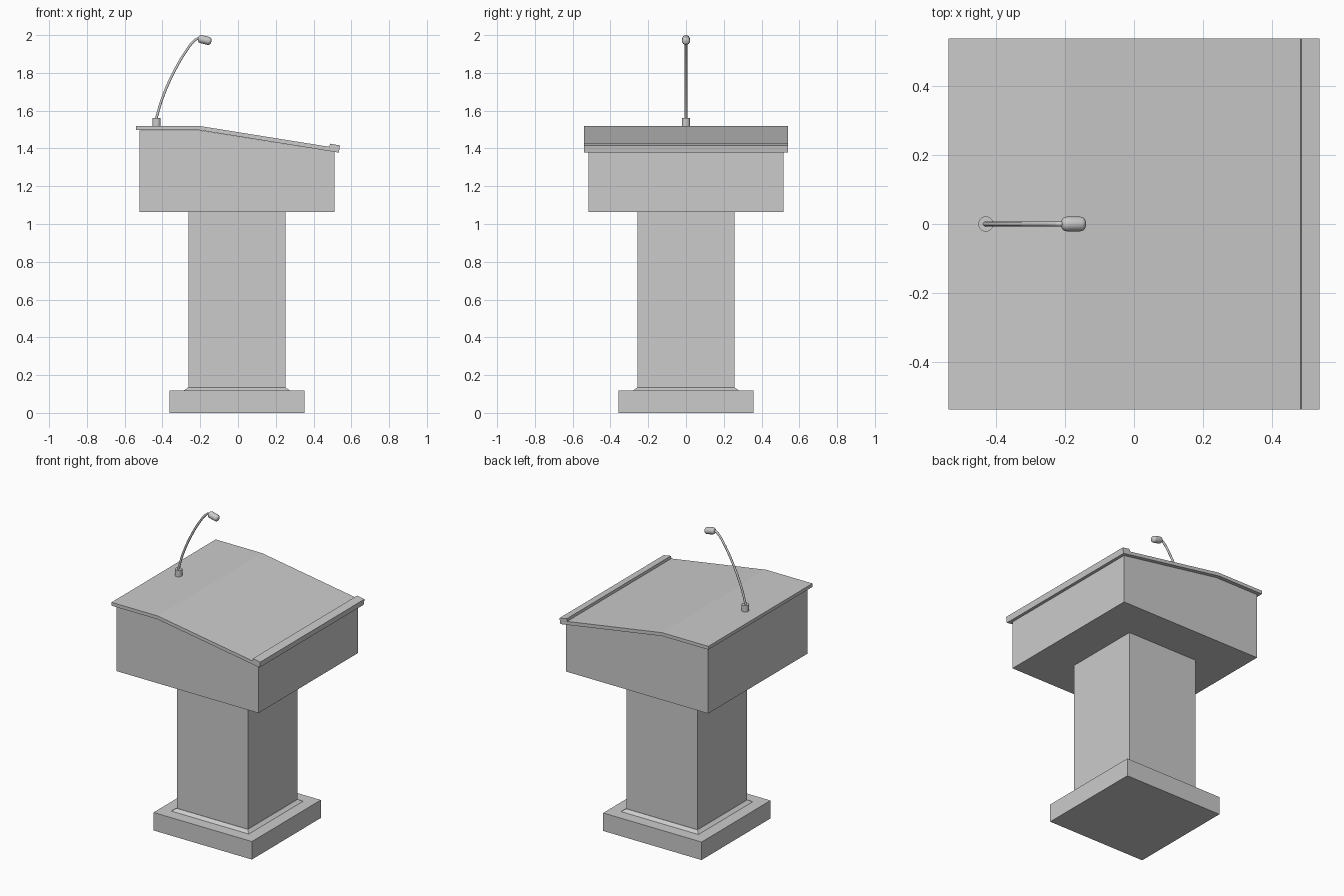
import bpy, bmesh, math

if "Cube" in bpy.data.objects:
    bpy.data.objects.remove(bpy.data.objects["Cube"])

CX = -0.006  # centre of the body in x


def finish(name, bm, smooth=False):
    bmesh.ops.recalc_face_normals(bm, faces=bm.faces)
    mesh = bpy.data.meshes.new(name)
    bm.to_mesh(mesh)
    bm.free()
    ob = bpy.data.objects.new(name, mesh)
    bpy.context.collection.objects.link(ob)
    if smooth:
        bpy.ops.object.select_all(action='DESELECT')
        ob.select_set(True)
        bpy.context.view_layer.objects.active = ob
        bpy.ops.object.shade_smooth_by_angle(angle=math.radians(40))
    return ob


def prism(name, profile, half):
    """Extrude an (x, z) profile from y = -half to y = half."""
    bm = bmesh.new()
    face = bm.faces.new([bm.verts.new((x, -half, z)) for x, z in profile])
    ext = bmesh.ops.extrude_face_region(bm, geom=[face])
    verts = [v for v in ext['geom'] if isinstance(v, bmesh.types.BMVert)]
    bmesh.ops.translate(bm, verts=verts, vec=(0, 2 * half, 0))
    return finish(name, bm)


def stack(name, rings, sides, turn=0.0, smooth=False):
    """Loft (radius, z) rings with the given number of sides, capped."""
    bm = bmesh.new()
    loops = []
    for r, z in rings:
        angles = [turn + 2 * math.pi * i / sides for i in range(sides)]
        loops.append([bm.verts.new((r * math.cos(a), r * math.sin(a), z)) for a in angles])
    for a, b in zip(loops, loops[1:]):
        for i in range(sides):
            j = (i + 1) % sides
            bm.faces.new((a[i], a[j], b[j], b[i]))
    bm.faces.new(loops[0])
    bm.faces.new(loops[-1])
    return finish(name, bm, smooth)


def square(name, rings):
    """Square block from (half width, z) rings."""
    ob = stack(name, [(h * math.sqrt(2), z) for h, z in rings], 4, math.pi / 4)
    ob.location.x = CX
    return ob


# Foot, moulding and column
square("base_plinth", [(0.357, 0), (0.357, 0.118)])
square("base_moulding", [(0.284, 0.116), (0.259, 0.134)])
square("column", [(0.257, 0.11), (0.257, 1.07)])

# Cabinet with a sloped top
prism("cabinet", [(-0.522, 1.064), (0.51, 1.064), (0.51, 1.382),
                  (-0.205, 1.496), (-0.522, 1.496)], 0.516)

# Bent desktop board
prism("desktop", [(-0.54, 1.497), (-0.207, 1.497), (0.534, 1.378),
                  (0.5375, 1.400), (-0.204, 1.519), (-0.54, 1.519)], 0.54)

# Paper stop along the low edge
prism("paper_stop", [(0.5375, 1.400), (0.540, 1.416), (0.487, 1.4255), (0.4843, 1.4085)], 0.54)

# Microphone socket
socket = stack("microphone_socket", [(0.022, 1.515), (0.022, 1.561)], 24, smooth=True)
socket.location.x = -0.431

# Gooseneck
path = [(-0.434, 1.555), (-0.400, 1.667), (-0.333, 1.817), (-0.265, 1.930),
        (-0.236, 1.966), (-0.214, 1.981), (-0.190, 1.978)]
curve = bpy.data.curves.new("gooseneck", 'CURVE')
curve.dimensions = '3D'
curve.bevel_depth = 0.007
curve.bevel_resolution = 3
curve.use_fill_caps = True
curve.resolution_u = 8
spline = curve.splines.new('BEZIER')
spline.bezier_points.add(len(path) - 1)
for p, (x, z) in zip(spline.bezier_points, path):
    p.co = (x, 0, z)
    p.handle_left_type = p.handle_right_type = 'AUTO'
bpy.context.collection.objects.link(bpy.data.objects.new("gooseneck", curve))

# Rounded microphone head, tipped slightly downwards
R, H, C = 0.0213, 0.036, 0.016
cap = [(R - C + C * math.cos(t), H - C + C * math.sin(t))
       for t in [math.pi / 2 * i / 6 for i in range(7)]]
rings = [(r, -z) for r, z in reversed(cap)] + cap
head = stack("microphone_head", rings, 24, smooth=True)
head.location = (-0.176, 0, 1.974)
head.rotation_euler.y = math.radians(104)
